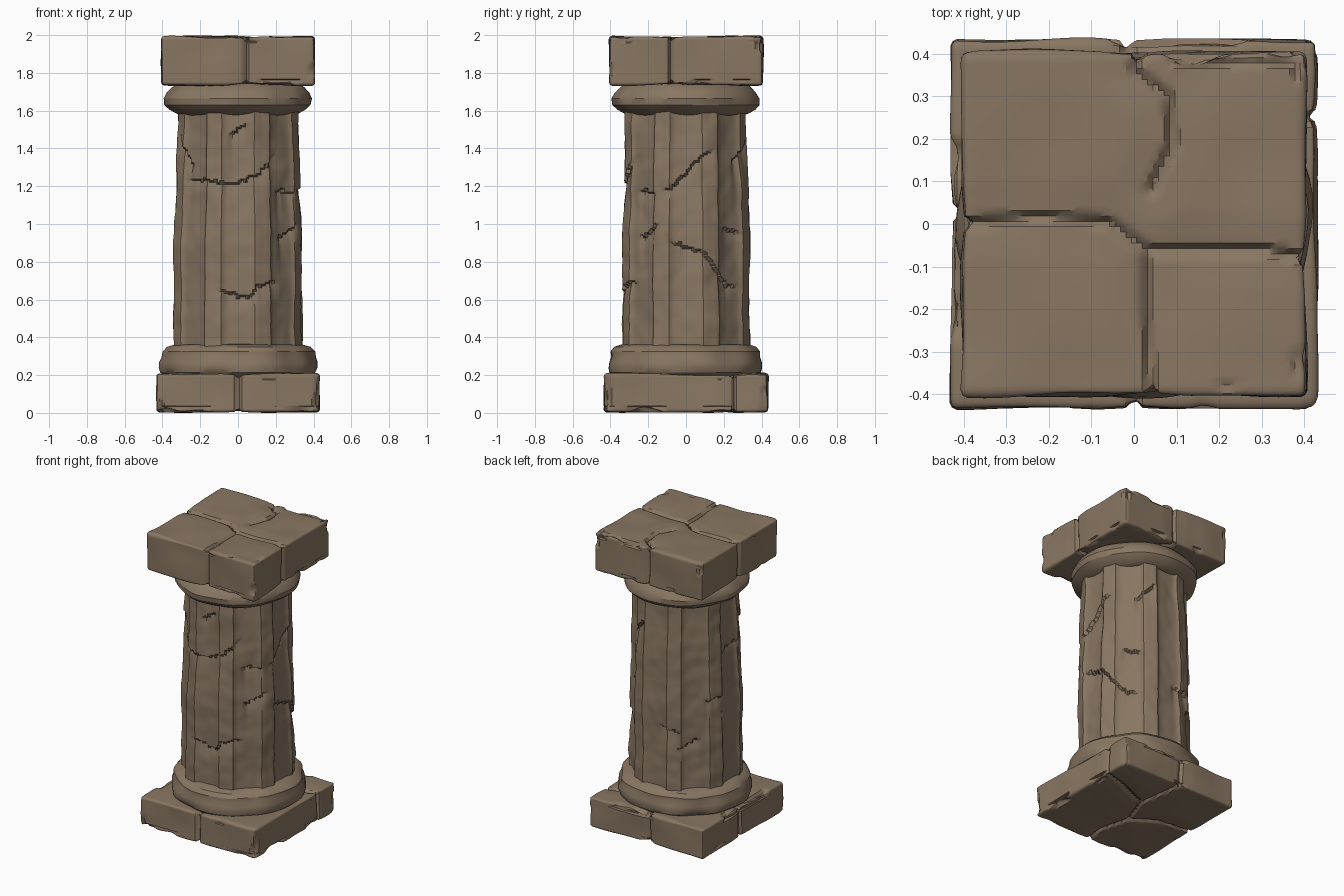
import bpy, bmesh, math
from mathutils import Vector, noise

if "Cube" in bpy.data.objects:
    bpy.data.objects.remove(bpy.data.objects["Cube"])

stone = bpy.data.materials.new("weathered brown stone")
stone.diffuse_color = (0.25, 0.182, 0.122, 1)
stone.use_nodes = True
stone.node_tree.nodes["Principled BSDF"].inputs["Base Color"].default_value = stone.diffuse_color


def rough(p, scale, amp, seed):
    return amp * noise.noise(Vector(p) * scale + Vector((seed, seed * 1.7, 3.1)))


def lerp_table(table, t):
    for (a, va), (b, vb) in zip(table, table[1:]):
        if a <= t <= b:
            return va + (vb - va) * (t - a) / (b - a)
    return None


def finish(name, bm):
    bmesh.ops.recalc_face_normals(bm, faces=bm.faces)
    me = bpy.data.meshes.new(name)
    bm.to_mesh(me)
    bm.free()
    me.materials.append(stone)
    ob = bpy.data.objects.new(name, me)
    bpy.context.collection.objects.link(ob)
    bpy.ops.object.select_all(action='DESELECT')
    ob.select_set(True)
    bpy.context.view_layer.objects.active = ob
    bpy.ops.object.shade_smooth_by_angle(angle=math.radians(32))
    return ob


def dist_to_lines(x, y, lines):
    best = 9.0
    p = Vector((x, y))
    for line in lines:
        for a, b in zip(line, line[1:]):
            a, b = Vector(a), Vector(b)
            d = b - a
            t = max(0, min(1, (p - a).dot(d) / d.length_squared))
            best = min(best, (a + d * t - p).length)
    return best


# worn square block with rounded edges, uneven faces and cracks running through it
def block(name, hx, hy, z0, z1, cracks, seed, cuts=62, r=0.016):
    bm = bmesh.new()
    bmesh.ops.create_cube(bm, size=2)
    bmesh.ops.subdivide_edges(bm, edges=bm.edges[:], cuts=cuts, use_grid_fill=True)
    half = Vector((hx, hy, (z1 - z0) / 2))
    mid = Vector((0, 0, (z0 + z1) / 2))
    for v in bm.verts:
        p = Vector([c * h for c, h in zip(v.co, half)])
        inner = Vector([max(r - h, min(h - r, c)) for c, h in zip(p, half)])
        n = (p - inner).normalized()
        p = inner + n * r
        d = dist_to_lines(p.x, p.y, cracks)
        cut = 0.022 * max(0, 1 - d / 0.016) + 0.007 * max(0, 1 - d / 0.09)
        edge = sum(1 for c, h in zip(p, half) if abs(c) > h - 0.03) > 1
        chip = max(0, noise.noise(p * 7 + Vector((seed, 0, 5))) - 0.2) * 0.06 if edge else 0
        v.co = p + mid + n * (rough(p, 4.5, 0.010, seed) - cut - chip)
    return finish(name, bm)


# turned ring or shaft: profile of (radius, z), with a function shifting the radius
def lathe(name, profile, segs, shift):
    bm = bmesh.new()
    rings = []
    for rad, z in profile:
        ring = []
        for i in range(segs):
            a = 2 * math.pi * i / segs
            q = rad + shift(a, z, rad)
            ring.append(bm.verts.new((q * math.sin(a), -q * math.cos(a), z)))
        rings.append(ring)
    for lo, hi in zip(rings, rings[1:]):
        for i in range(segs):
            j = (i + 1) % segs
            bm.faces.new((lo[i], lo[j], hi[j], hi[i]))
    bm.faces.new(rings[0][::-1])
    bm.faces.new(rings[-1])
    return finish(name, bm)


def worn(seed, amp):
    return lambda a, z, r: rough((math.sin(a) * r, math.cos(a) * r, z), 6, amp, seed)


# plinth
plinth_cracks = [
    [(0.0, -0.45), (0.01, -0.3), (-0.04, -0.1), (0.03, 0.1), (-0.02, 0.45)],
    [(-0.45, 0.03), (-0.2, 0.0), (-0.04, -0.1)],
    [(0.45, 0.26), (0.25, 0.2), (0.03, 0.1)],
]
block("plinth", 0.43, 0.433, 0.005, 0.207, plinth_cracks, 2.3)

# base moulding
lathe("base_moulding", [(0.375, 0.19), (0.405, 0.215), (0.412, 0.24), (0.41, 0.27), (0.4, 0.295),
                        (0.398, 0.325), (0.375, 0.35), (0.335, 0.362), (0.30, 0.365)],
      72, worn(5.1, 0.022))

# fluted shaft: broken ledges given as (angle in degrees from the front, height)
ledges = [
    [(-62, 1.24), (-30, 1.23), (-5, 1.21), (15, 1.25), (30, 1.32), (42, 1.41)],
    [(66, 1.17), (75, 1.19), (90, 1.27), (105, 1.36), (118, 1.41)],
    [(70, 0.97), (78, 0.9), (105, 0.85), (118, 0.76), (130, 0.68), (150, 0.66)],
    [(-22, 0.66), (-5, 0.63), (12, 0.61), (18, 0.68), (42, 0.7)],
    [(38, 1.18), (62, 1.16)], [(40, 0.92), (66, 1.0)],
    [(-70, 1.48), (-48, 1.3)], [(10, 1.53), (-10, 1.47)][::-1],
    [(-125, 0.95), (-100, 0.96)], [(-155, 0.62), (-130, 0.7)],
    [(-100, 1.25), (-72, 1.28)], [(140, 1.32), (165, 1.45)],
    [(125, 0.98), (150, 0.95)], [(-175, 0.78), (-150, 0.75)],
]
shaft_radius = [(0.3, 0.35), (0.9, 0.349), (1.25, 0.338), (1.7, 0.325)]


def shaft_shift(a, z, r):
    deg = (math.degrees(a) + 180) % 360 - 180
    off = abs((deg + 22.5) % 45 - 22.5) / 14.5          # 0 in the middle of a flute
    s = -0.026 * math.sqrt(max(0, 1 - off ** 2))
    s -= 0.006 * max(0, off - 1.2)
    for line in ledges:
        top = lerp_table(line, deg)
        if top is not None:
            t = (deg - line[0][0]) / (line[-1][0] - line[0][0])
            below = top + rough((a * 3, top, 0), 6, 0.02, 1) - z
            if below > 0:
                s -= 0.02 * min(1, 5 * t, 5 * (1 - t)) * math.exp(-below / 0.09)
    p = (math.sin(a) * r, math.cos(a) * r, z)
    return s + rough(p, 5, 0.010, 8.2) + rough(p, 14, 0.004, 4.4)


levels = [0.34 + 1.27 * i / 130 for i in range(131)]
lathe("fluted_shaft", [(lerp_table(shaft_radius, z), z) for z in levels], 192, shaft_shift)

# capital ring
lathe("capital_ring", [(0.30, 1.575), (0.325, 1.585), (0.36, 1.605), (0.385, 1.63), (0.388, 1.665),
                       (0.372, 1.695), (0.345, 1.725), (0.31, 1.745)],
      72, worn(9.7, 0.018))

# cracked top slab
slab_cracks = [
    [(-0.45, 0.0), (-0.22, 0.015), (-0.06, 0.005), (0.03, -0.06), (0.3, -0.06), (0.45, -0.09)],
    [(0.03, -0.06), (0.03, -0.2), (0.045, -0.45)],
    [(0.04, 0.08), (0.09, 0.19), (0.08, 0.3), (0.0, 0.36), (0.02, 0.45)],
]
block("top_slab", 0.404, 0.404, 1.735, 1.992, slab_cracks, 6.6)
